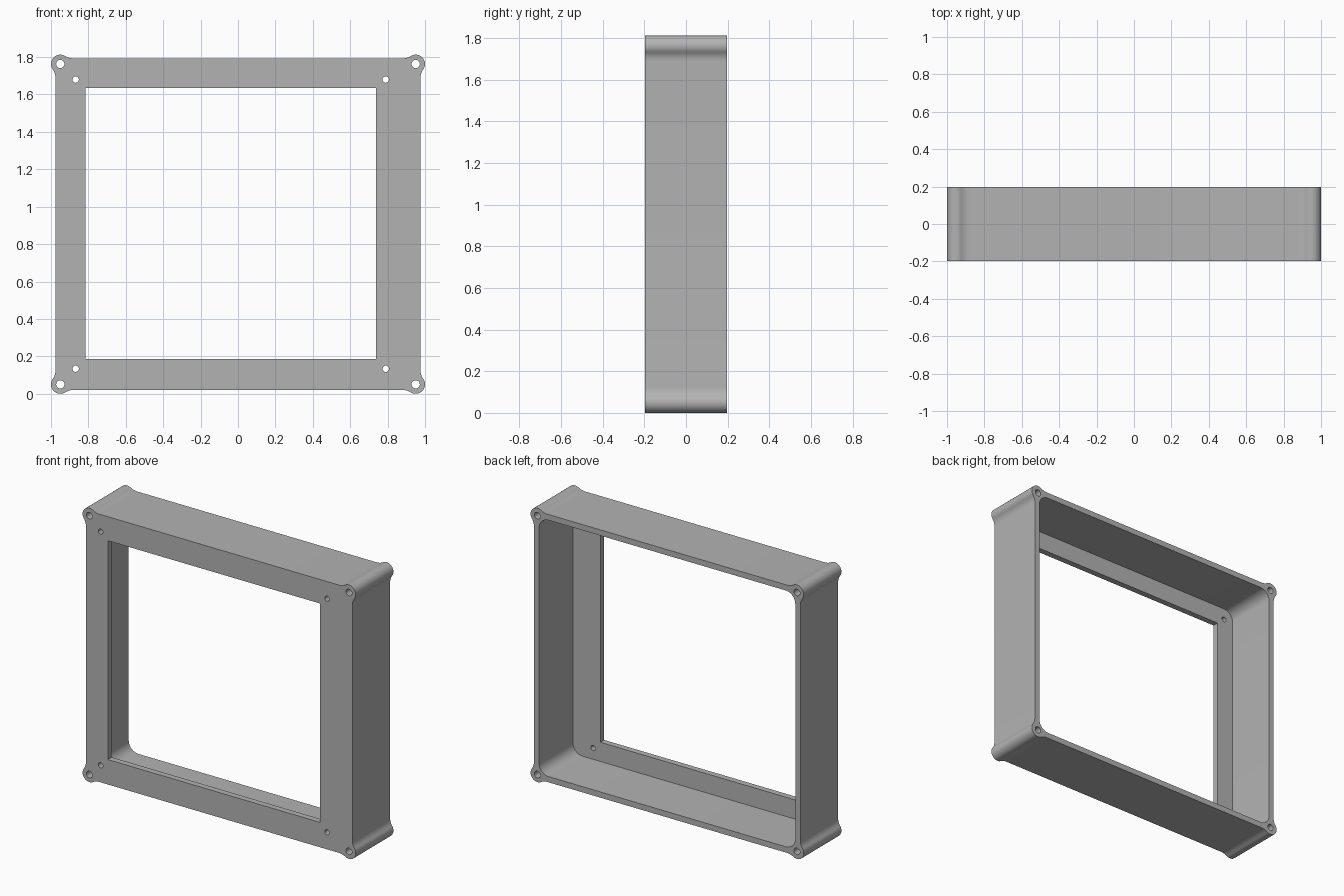
import bpy, bmesh
from math import sin, cos, pi, atan2, sqrt

default = bpy.data.objects.get("Cube")
if default:
    bpy.data.objects.remove(default, do_unlink=True)

MID_Z = 0.9065
HALF_X, HALF_Z = 0.976, 0.886       # straight sides of the body
LUG_X, LUG_Z, LUG_R = 0.95, 0.8565, 0.05
FRONT, BACK = -0.197, 0.197
PLATE, WALL = 0.04, 0.038

grey = bpy.data.materials.new("plain_grey")
grey.use_nodes = True
colour = (0.45, 0.45, 0.45, 1)
grey.diffuse_color = colour
grey.node_tree.nodes["Principled BSDF"].inputs["Base Color"].default_value = colour


def arc(cx, cz, r, a0, a1, n):
    return [(cx + r * cos(a0 + (a1 - a0) * i / n),
             cz + r * sin(a0 + (a1 - a0) * i / n)) for i in range(n + 1)]


def prism(name, outline, y0, y1):
    """Extrude an x-z outline from y0 to y1."""
    bm = bmesh.new()
    face = bm.faces.new([bm.verts.new((x, y0, z + MID_Z)) for x, z in outline])
    new = bmesh.ops.extrude_face_region(bm, geom=[face])["geom"]
    for v in new:
        if isinstance(v, bmesh.types.BMVert):
            v.co.y = y1
    bmesh.ops.recalc_face_normals(bm, faces=bm.faces)
    mesh = bpy.data.meshes.new(name)
    bm.to_mesh(mesh)
    bm.free()
    mesh.materials.append(grey)
    obj = bpy.data.objects.new(name, mesh)
    bpy.context.collection.objects.link(obj)
    return obj


def flare_centre(bulge):
    """Concave fillet joining a lug to a side: radius and offset along the side."""
    run = 0.073
    inset = LUG_R - bulge
    radius = (inset ** 2 + run ** 2 - LUG_R ** 2) / (2 * bulge)
    return radius, run


def corner():
    """Upper +x corner, counter-clockwise from the side to the top."""
    rx, run = flare_centre(LUG_X + LUG_R - HALF_X)
    rz, _ = flare_centre(LUG_Z + LUG_R - HALF_Z)
    side = (HALF_X + rx, LUG_Z - run)
    top = (LUG_X - run, HALF_Z + rz)
    a = atan2(side[1] - LUG_Z, side[0] - LUG_X)
    b = atan2(top[1] - LUG_Z, top[0] - LUG_X)
    return (arc(*side, rx, pi, a + pi, 6)
            + arc(LUG_X, LUG_Z, LUG_R, a, b, 24)[1:-1]
            + arc(*top, rz, b - pi, -pi / 2, 6))


def mirrored_loop(quarter):
    """Repeat a quarter outline around both axes."""
    flip = quarter[::-1]
    return (quarter + [(-x, z) for x, z in flip]
            + [(-x, -z) for x, z in quarter] + [(x, -z) for x, z in flip])


# Housing block with flared corner lugs
housing = prism("housing_frame", mirrored_loop(corner()), FRONT, BACK)

# Rear cavity with rounded corners
r = 0.07
cx, cz = HALF_X - WALL, HALF_Z - WALL
cutters = [prism("cavity_cutter", mirrored_loop(arc(cx - r, cz - r, r, 0, pi / 2, 8)),
                 FRONT + PLATE, BACK + 0.1)]

# Off-centre window in the front plate
x0, x1, z0, z1 = -0.815, 0.737, -0.721, 0.727
cutters.append(prism("window_cutter", [(x0, z0), (x1, z0), (x1, z1), (x0, z1)],
                     FRONT - 0.1, FRONT + PLATE + 0.05))

# Lug bolt holes and smaller plate holes
for sz in (-1, 1):
    for x in (-LUG_X, LUG_X):
        cutters.append(prism("bolt_cutter", arc(x, sz * LUG_Z, 0.022, 0, 2 * pi, 24)[:-1],
                             FRONT - 0.1, BACK + 0.1))
    for x in (-0.868, 0.79):
        cutters.append(prism("screw_cutter", arc(x, sz * 0.773, 0.017, 0, 2 * pi, 24)[:-1],
                             FRONT - 0.1, FRONT + PLATE + 0.05))

for cutter in cutters:
    cutter.hide_render = True
    mod = housing.modifiers.new(cutter.name, "BOOLEAN")
    mod.operation, mod.solver, mod.object = "DIFFERENCE", "EXACT", cutter

# Bake the cuts and discard the cutters
graph = bpy.context.evaluated_depsgraph_get()
baked = bpy.data.meshes.new_from_object(housing.evaluated_get(graph))
housing.modifiers.clear()
housing.data = baked
for cutter in cutters:
    bpy.data.objects.remove(cutter, do_unlink=True)

bpy.ops.object.select_all(action="DESELECT")
housing.select_set(True)
bpy.context.view_layer.objects.active = housing
bpy.ops.object.shade_smooth_by_angle(angle=pi / 6)
